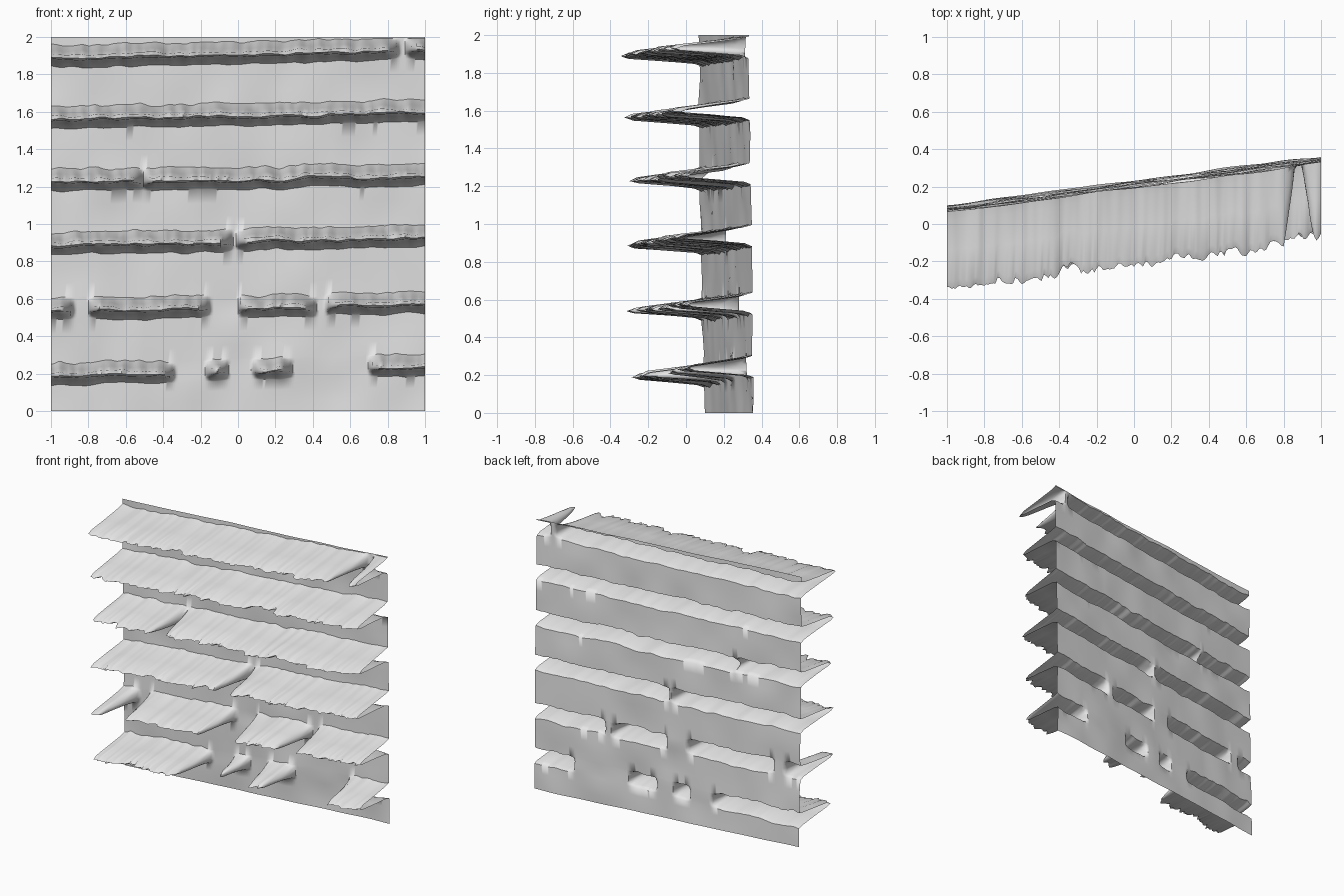
import bpy, bmesh
from mathutils import Vector, noise

cube = bpy.data.objects.get("Cube")
if cube:
    bpy.data.objects.remove(cube, do_unlink=True)

COLUMNS = 170

# Ledges: height at the right and left ends, solid spans (start, end, reach)
LEDGES = [
    (0.185, 0.24, [(-1.2, -0.34, 0.39), (-0.17, -0.05, 0.3), (0.08, 0.29, 0.33), (0.7, 1.2, 0.37)]),
    (0.535, 0.57, [(-1.2, -0.88, 0.39), (-0.8, -0.15, 0.38), (0.0, 0.42, 0.38), (0.47, 1.2, 0.38)]),
    (0.885, 0.925, [(-1.2, -0.03, 0.39), (-0.01, 1.2, 0.4)]),
    (1.225, 1.255, [(-1.2, -0.5, 0.39), (-0.51, 1.2, 0.4)]),
    (1.56, 1.60, [(-1.2, 1.2, 0.4)]),
    (1.89, 1.93, [(-1.2, 0.86, 0.43), (0.9, 1.2, 0.41)]),
]

# Ledge cross-section: share of the reach, height from the ledge line
SECTION = [(0.0, -0.05), (0.1, -0.036), (0.5, -0.022), (0.92, -0.01),
           (1.0, 0.0), (0.9, 0.016), (0.5, 0.036), (0.12, 0.056), (0.0, 0.068)]


def wobble(x, seed, scale):
    return noise.noise(Vector((x * scale, seed * 7.3, seed * 3.1)))


def wall_y(x, z):
    ripple = noise.noise(Vector((x * 4, z * 5, 2.5)))
    return 0.212 + 0.132 * x - 0.017 * (z - 1) + 0.012 * ripple


def reach_at(x, row, spans):
    """How far the torn ledge stands out from the wall."""
    best = 0.0
    for start, end, reach in spans:
        inside = min(x - start, end - x)
        if inside > 0:
            best = max(best, reach * min(1, inside / 0.06) ** 0.8)
    torn = 0.05 * abs(wobble(x, row + 1, 9)) + 0.07 * abs(wobble(x, row + 11, 26))
    notch = max(0, wobble(x, row + 21, 6) - 0.3) * 0.35
    return max(0, best * (1.03 - torn / 0.4 - notch))


def column(x):
    """Points of one vertical slice, from the floor to the top edge."""
    points = [Vector((x, wall_y(x, 0), 0))]
    for row, (z_right, z_left, spans) in enumerate(LEDGES):
        line = z_right + (z_left - z_right) * (x + 1) / 2
        line += 0.013 * wobble(x, row + 31, 7)
        reach = reach_at(x, row, spans)
        ledge = []
        for level, (share, rise) in enumerate(SECTION):
            fold = 0.009 * wobble(x, row + 41 + level * 0.04, 14)
            if level > 4:
                fold += 0.008 * wobble(x, row + 51, 24)
            z = min(line + rise + fold, 1.985 + 0.001 * level)
            ledge.append(Vector((x, wall_y(x, z) - reach * share, z)))
        # Wall strips below this ledge
        below = points[-1].z
        for step in (0.33, 0.67):
            z = below + (ledge[0].z - below) * step
            points.append(Vector((x, wall_y(x, z), z)))
        points += ledge
    points.append(Vector((x, wall_y(x, 2), 2)))
    return points


# Single open sheet of wall and ledges
bm = bmesh.new()
slices = []
for i in range(COLUMNS + 1):
    x = -1 + 2 * i / COLUMNS
    slices.append([bm.verts.new(p) for p in column(x)])
for left, right in zip(slices, slices[1:]):
    for j in range(len(left) - 1):
        bm.faces.new((left[j], right[j], right[j + 1], left[j + 1]))

mesh = bpy.data.meshes.new("ledged_wall")
bm.to_mesh(mesh)
bm.free()
wall = bpy.data.objects.new("ledged_wall", mesh)
bpy.context.collection.objects.link(wall)

# Plain grey stone
stone = bpy.data.materials.new("light_grey_stone")
stone.use_nodes = True
grey = (0.8, 0.8, 0.8, 1)
stone.diffuse_color = grey
stone.node_tree.nodes["Principled BSDF"].inputs["Base Color"].default_value = grey
mesh.materials.append(stone)

# Smooth folds with crisp torn edges
bpy.ops.object.select_all(action='DESELECT')
wall.select_set(True)
bpy.context.view_layer.objects.active = wall
bpy.ops.object.shade_smooth_by_angle(angle=1.1)
